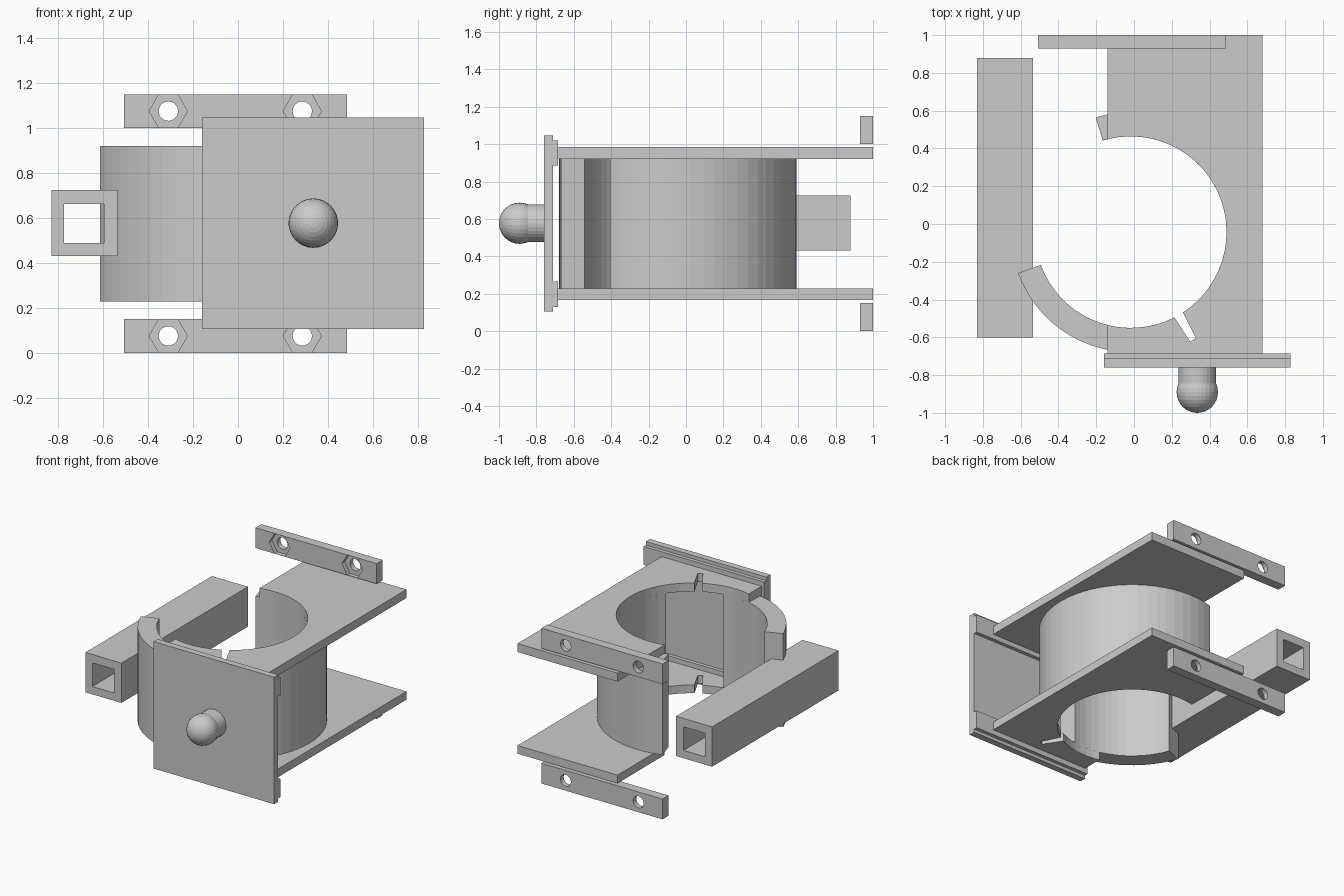
import bpy, bmesh, math
from mathutils import Vector

if "Cube" in bpy.data.objects:
    bpy.data.objects.remove(bpy.data.objects["Cube"])

CX, CY = -0.017, -0.043       # clamp axis
R_IN, R_OUT = 0.507, 0.635


def prism(name, pts, axis, a, b):
    """Extrude a 2D outline along an axis from a to b."""
    place = {'x': lambda p, t: (t, p[0], p[1]),
             'y': lambda p, t: (p[0], t, p[1]),
             'z': lambda p, t: (p[0], p[1], t)}[axis]
    bm = bmesh.new()
    face = bm.faces.new([bm.verts.new(place(p, a)) for p in pts])
    geo = bmesh.ops.extrude_face_region(bm, geom=[face])['geom']
    shift = Vector(place((0, 0), b - a))
    bmesh.ops.translate(bm, vec=shift,
                        verts=[v for v in geo if isinstance(v, bmesh.types.BMVert)])
    bmesh.ops.recalc_face_normals(bm, faces=bm.faces)
    me = bpy.data.meshes.new(name)
    bm.to_mesh(me)
    bm.free()
    ob = bpy.data.objects.new(name, me)
    bpy.context.collection.objects.link(ob)
    return ob


def rect(x0, x1, y0, y1):
    return [(x0, y0), (x1, y0), (x1, y1), (x0, y1)]


def arc(cx, cy, r, a0, a1, n):
    return [(cx + r * math.cos(math.radians(a0 + (a1 - a0) * i / n)),
             cy + r * math.sin(math.radians(a0 + (a1 - a0) * i / n))) for i in range(n + 1)]


def cut(ob, cutter):
    mod = ob.modifiers.new("cut", 'BOOLEAN')
    mod.operation, mod.solver, mod.object = 'DIFFERENCE', 'EXACT', cutter
    bpy.context.view_layer.objects.active = ob
    bpy.ops.object.modifier_apply(modifier=mod.name)
    bpy.data.objects.remove(cutter, do_unlink=True)


# Square tube
tube = prism("square_tube", rect(-0.83, -0.535, 0.43, 0.725), 'y', -0.6, 0.88)
cut(tube, prism("tube_cutter", rect(-0.773, -0.595, 0.488, 0.663), 'y', -0.7, 1.0))

# Nut bars with round holes and hexagonal pockets
for name, z in (("lower_nut_bar", 0.0), ("upper_nut_bar", 1.0)):
    bar = prism(name, rect(-0.508, 0.485, z, z + 0.15), 'y', 0.93, 1.0)
    for x in (-0.31, 0.286):
        cut(bar, prism("hex_cutter", arc(x, z + 0.075, 0.085, 0, 300, 5), 'y', 0.9, 0.962))
        cut(bar, prism("hole_cutter", arc(x, z + 0.075, 0.043, 0, 345, 23), 'y', 0.9, 1.1))

# Side plates with round bite and narrow relief slit
ux, uy = math.cos(math.radians(-60)), math.sin(math.radians(-60))
slit = [(CX + ux * r - uy * s, CY + uy * r + ux * s)
        for r, s in ((0.507, 0.017), (0.66, 0.017), (0.66, -0.017), (0.507, -0.017))]
outline = (rect(-0.14, 0.68, -0.685, 1.0)
           + arc(CX, CY, R_IN, 104, -57, 28) + slit[1:3]
           + arc(CX, CY, R_IN, -63, -104, 7))
for name, z0, z1 in (("lower_plate", 0.168, 0.229), ("upper_plate", 0.921, 0.984)):
    prism(name, outline, 'z', z0, z1)

# Clamp ring walls, open on the left and at the flexing section
for name, a0, a1, n in (("main_clamp_wall", -35, 107, 24), ("clamp_jaw", 200, 280, 14)):
    prism(name, arc(CX, CY, R_OUT, a0, a1, n) + arc(CX, CY, R_IN, a1, a0, n), 'z', 0.229, 0.921)

# Front panel with two rails behind it
prism("front_panel", rect(-0.16, 0.828, 0.106, 1.046), 'y', -0.76, -0.712)
for name, z0, z1 in (("lower_rail", 0.13, 0.265), ("upper_rail", 0.885, 1.02)):
    prism(name, rect(-0.16, 0.828, z0, z1), 'y', -0.712, -0.685)

# Ball stud
prism("ball_neck", arc(0.335, 0.577, 0.1, 0, 348, 29), 'y', -0.87, -0.76)
bpy.ops.mesh.primitive_uv_sphere_add(segments=30, ring_count=16, radius=0.11,
                                     location=(0.335, -0.89, 0.577),
                                     rotation=(math.pi / 2, 0, 0))
bpy.context.object.name = "ball"
